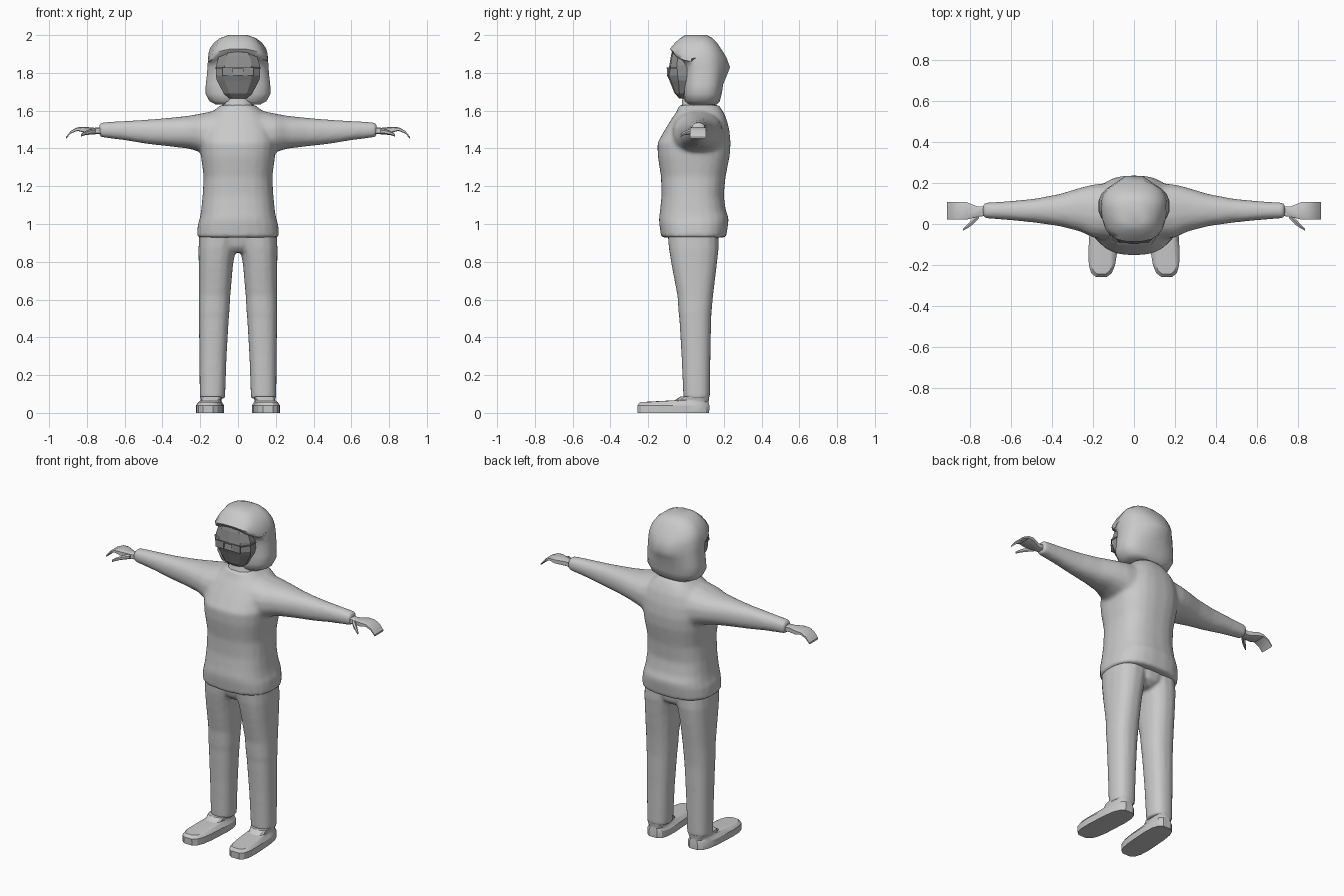
import bpy, bmesh, math

if "Cube" in bpy.data.objects:
    bpy.data.objects.remove(bpy.data.objects["Cube"])


def material(name, v):
    m = bpy.data.materials.new(name)
    m.diffuse_color = (v, v, v, 1)
    m.use_nodes = True
    m.node_tree.nodes["Principled BSDF"].inputs["Base Color"].default_value = m.diffuse_color
    return m


GREY = material("mid grey", 0.588)
DARK = material("dark grey", 0.28)


def oval(n, e):
    """Unit superellipse points, counter-clockwise."""
    pts = []
    for i in range(n):
        a = 2 * math.pi * (i + 0.5) / n
        c, s = math.cos(a), math.sin(a)
        pts.append((math.copysign(abs(c) ** (2 / e), c), math.copysign(abs(s) ** (2 / e), s)))
    return pts


def ring_z(z, x0, x1, y0, y1, n=16, e=2.4):
    cx, rx, cy, ry = (x0 + x1) / 2, (x1 - x0) / 2, (y0 + y1) / 2, (y1 - y0) / 2
    return [(cx + rx * u, cy + ry * v, z) for u, v in oval(n, e)]


def ring_x(x, y0, y1, z0, z1, n=12, e=2.3):
    return [(x, p[0], p[1]) for p in ring_z(0, y0, y1, z0, z1, n, e)]


def loft(name, rings, mat=GREY, smooth=35, mirrored=False):
    """Skin a list of rings, cap both ends, optionally mirror to the other side."""
    bm = bmesh.new()
    rows = [[bm.verts.new(p) for p in r] for r in rings]
    n = len(rows[0])
    for a, b in zip(rows, rows[1:]):
        for i in range(n):
            j = (i + 1) % n
            bm.faces.new((a[i], a[j], b[j], b[i]))
    bm.faces.new(rows[0][::-1])
    bm.faces.new(rows[-1])
    if mirrored:
        geo = bmesh.ops.duplicate(bm, geom=bm.verts[:] + bm.edges[:] + bm.faces[:])["geom"]
        for v in geo:
            if isinstance(v, bmesh.types.BMVert):
                v.co.x *= -1
    bmesh.ops.recalc_face_normals(bm, faces=bm.faces[:])
    me = bpy.data.meshes.new(name)
    bm.to_mesh(me)
    bm.free()
    me.materials.append(mat)
    ob = bpy.data.objects.new(name, me)
    bpy.context.collection.objects.link(ob)
    if smooth:
        bpy.ops.object.select_all(action='DESELECT')
        ob.select_set(True)
        bpy.context.view_layer.objects.active = ob
        bpy.ops.object.shade_smooth_by_angle(angle=math.radians(smooth))
    return ob


def fuse(name, parts, voxel, passes):
    """Join overlapping parts into one skin with softly blended seams."""
    bpy.ops.object.select_all(action='DESELECT')
    for p in parts:
        p.select_set(True)
    ob = bpy.context.view_layer.objects.active = parts[0]
    bpy.ops.object.join()
    ob.name = name
    rm = ob.modifiers.new("skin", 'REMESH')
    rm.mode, rm.voxel_size, rm.use_smooth_shade = 'VOXEL', voxel, True
    sm = ob.modifiers.new("blend", 'SMOOTH')
    sm.factor, sm.iterations = 0.5, passes
    return ob


def box(name, x0, x1, y0, y1, z0, z1, mat, mirrored=False):
    corners = [(x0, y0), (x1, y0), (x1, y1), (x0, y1)]
    return loft(name, [[(x, y, z) for x, y in corners] for z in (z0, z1)], mat, 0, mirrored)


# sweater body with hem: z, half width, front, back
body = loft("sweater_body", [ring_z(z, -w, w, f, b, 24, 2.6) for z, w, f, b in (
    (0.928, .22, -.132, .213), (1.0, .213, -.142, .224), (1.03, .203, -.144, .227),
    (1.07, .196, -.138, .212), (1.15, .188, -.13, .2), (1.25, .182, -.133, .21),
    (1.36, .197, -.15, .232), (1.43, .202, -.152, .237), (1.5, .192, -.112, .23),
    (1.56, .167, -.075, .214), (1.595, .135, -.05, .197), (1.63, .09, -.035, .175))], smooth=0)

# sleeves: x, front, back, bottom, top
sleeves = loft("sleeves", [ring_x(*r, n=16) for r in (
    (.05, -.06, .2, 1.34, 1.625), (.13, -.077, .2, 1.34, 1.6), (.2, -.067, .193, 1.38, 1.585),
    (.26, -.038, .178, 1.398, 1.574), (.36, -.012, .147, 1.41, 1.563), (.48, .006, .124, 1.423, 1.553),
    (.6, .018, .112, 1.443, 1.546), (.735, .028, .104, 1.46, 1.538))], smooth=0, mirrored=True)
fuse("sweater", [body, sleeves], .011, 9)

# hands: palm running into the bent fingers, plus a thumb
loft("hands", [ring_x(*r, n=8, e=5) for r in (
    (.7, .04, .09, 1.475, 1.512), (.76, .035, .085, 1.475, 1.51), (.815, .02, .108, 1.483, 1.515),
    (.85, .02, .108, 1.493, 1.512), (.885, .02, .108, 1.479, 1.494), (.91, .02, .108, 1.452, 1.462))],
    mirrored=True)
loft("thumbs", [ring_x(*r, n=6, e=2) for r in (
    (.755, .025, .06, 1.475, 1.505), (.785, -.005, .03, 1.473, 1.5),
    (.81, -.022, .0, 1.47, 1.49), (.832, -.033, -.022, 1.462, 1.476))], mirrored=True)

# trousers: z, inner x, outer x, front, back
legs = loft("trouser_legs", [ring_z(*r, n=16) for r in (
    (.075, .068, .203, -.014, .127), (.3, .06, .205, -.024, .13), (.5, .048, .208, -.036, .134),
    (.53, .045, .209, -.04, .136), (.62, .04, .208, -.046, .144), (.78, .026, .209, -.077, .164),
    (.87, .01, .21, -.092, .174), (.97, -.01, .206, -.1, .172))], smooth=0, mirrored=True)
seat = loft("trouser_seat", [ring_z(z, -w, w, f, b) for z, w, f, b in (
    (.85, .05, -.05, .13), (.88, .1, -.075, .168), (.97, .17, -.097, .18))], smooth=0)
fuse("trousers", [legs, seat], .01, 6)

# shoes: flat sole, slanted upper, ankle collar
shoe = []
for z, grow, front, back in ((0, 0, -.258, .125), (.04, 0, -.26, .126), (.057, -.012, -.245, .122),
                             (.067, -.018, -.06, .122), (.087, -.012, -.03, .124)):
    pts = ring_z(z, .073 - grow, .215 + grow, front, back, 16, 3.3)
    shoe.append([(x - y * .06, y, h) for x, y, h in pts])
loft("shoes", shoe, mirrored=True, smooth=30)

# neck
loft("neck", [ring_z(z, -w, w, f, b, 12) for z, w, f, b in (
    (1.6, .1, -.04, .16), (1.63, .085, -.025, .16), (1.68, .07, -.02, .14))])

# hair: bob with rolled ends, an arched fringe overhang and a pointed back
hair = []
for z, w, f, b, tip, arch in (
        (1.633, .12, .01, .165, 0, 0), (1.65, .152, -.008, .18, 0, 0), (1.69, .174, -.016, .19, 0, 0),
        (1.74, .172, -.014, .195, .005, 0), (1.79, .166, -.014, .2, .03, 0),
        (1.83, .163, -.016, .2, .055, 0), (1.88, .16, -.035, .2, .025, .03),
        (1.905, .157, -.068, .195, .01, .045), (1.93, .15, -.086, .185, 0, .04),
        (1.96, .128, -.06, .165, 0, .02), (1.985, .095, -.03, .14, 0, 0), (2.0, .05, -.005, .11, 0, 0)):
    pts = ring_z(z, -w, w, f, b, 20, 2.7)
    hair.append([(x, y + (tip * max(0, 1 - abs(x) / .11) if y > .1 else 0),
                  h - (arch * (x / w) ** 2 if y < .05 else 0)) for x, y, h in pts])
loft("hair", hair, smooth=45)

# faceted face: z, half width, ridge y, edge y
face = []
for z, w, ridge, edge in ((1.665, .045, -.035, -.02), (1.69, .075, -.06, -.035),
                          (1.76, .112, -.088, -.04), (1.785, .117, -.1, -.045),
                          (1.84, .116, -.088, -.047), (1.89, .1, -.08, -.045),
                          (1.92, .07, -.072, -.04)):
    mid = ridge * .82 + edge * .18
    face.append([(-w, .03, z), (-w, edge, z), (-w * .62, mid, z), (0, ridge, z),
                 (w * .62, mid, z), (w, edge, z), (w, .03, z)])
loft("face", face, DARK, 0)

# glasses: brow bar, lenses, temples
box("glasses_bar", -.085, .085, -.102, -.095, 1.822, 1.829, DARK)
box("glasses_lenses", .027, .083, -.101, -.093, 1.785, 1.823, DARK, True)
temple = [(.083, -.102), (.083, -.094), (.117, -.05), (.117, .0), (.121, .0), (.121, -.053)]
loft("glasses_temples", [[(x, y, z) for x, y in temple] for z in (1.822, 1.829)], DARK, 0, True)
